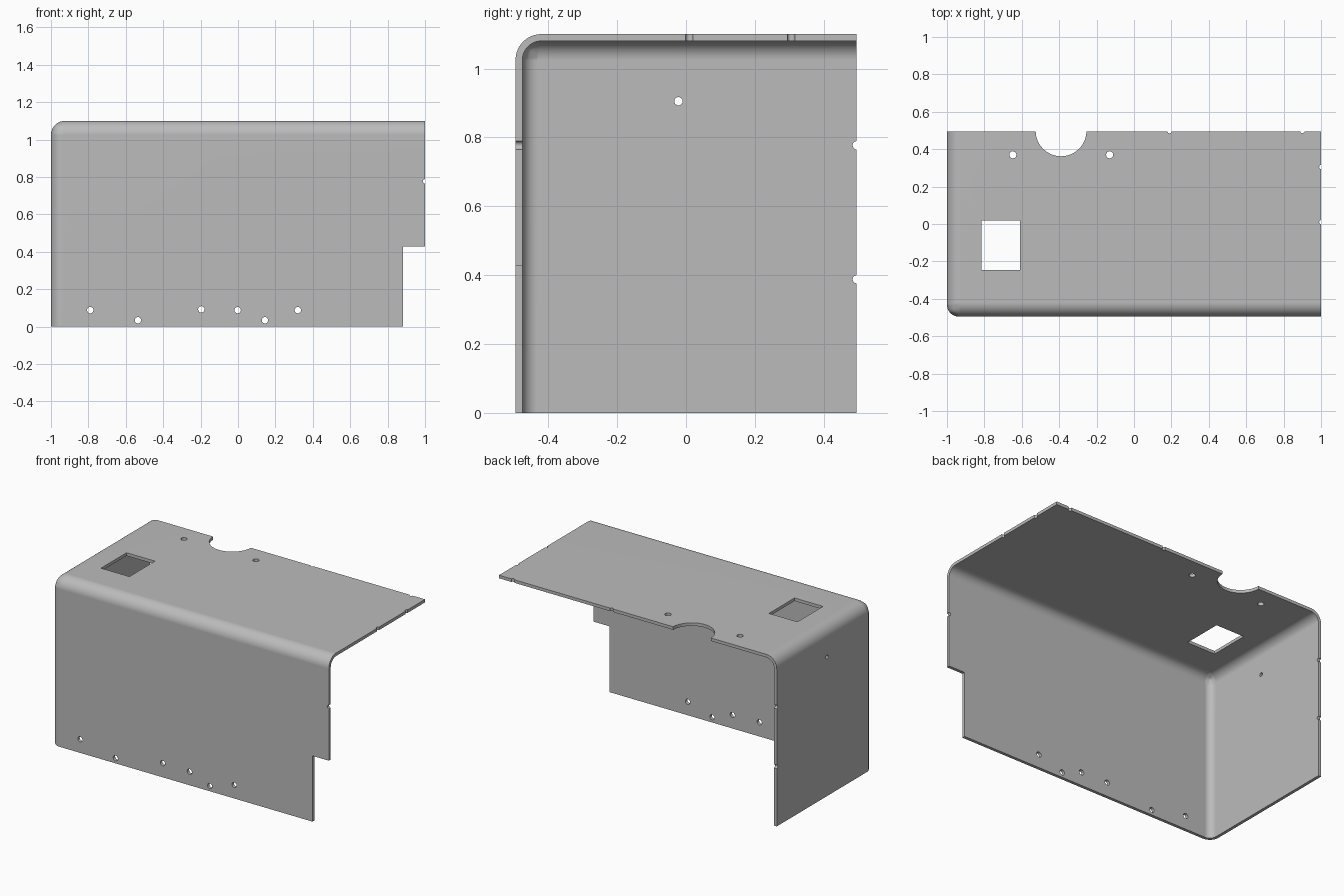
import bpy, bmesh
from mathutils import Matrix, Vector

cube = bpy.data.objects.get("Cube")
if cube:
    bpy.data.objects.remove(cube, do_unlink=True)

W, D, H, T = 1.0, 0.495, 1.1, 0.02   # half width, half depth, height, sheet thickness

grey = bpy.data.materials.new("sheet grey")
grey.use_nodes = True
grey.diffuse_color = (0.5, 0.5, 0.5, 1)
grey.node_tree.nodes["Principled BSDF"].inputs["Base Color"].default_value = (0.5, 0.5, 0.5, 1)


def link(name, bm):
    mesh = bpy.data.meshes.new(name)
    bm.to_mesh(mesh)
    bm.free()
    mesh.materials.append(grey)
    ob = bpy.data.objects.new(name, mesh)
    bpy.context.collection.objects.link(ob)
    return ob


# Sheet: three faces of a box (front, right side, top) with rounded folds
bm = bmesh.new()
bmesh.ops.create_cube(bm, size=1, matrix=Matrix.Translation((0, 0, H / 2)) @ Matrix.Diagonal((2 * W, 2 * D, H, 1)))
bm.normal_update()
open_sides = [f for f in bm.faces if f.normal.x > 0.5 or f.normal.y > 0.5 or f.normal.z < -0.5]
bmesh.ops.delete(bm, geom=open_sides, context='FACES')
weight = bm.edges.layers.float.new("bevel_weight_edge")
for e in bm.edges:
    if len(e.link_faces) == 2:
        vertical = abs(e.verts[0].co.z - e.verts[1].co.z) > 0.5
        e[weight] = 0.85 if vertical else 1.0
cover = link("folded_cover", bm)

bevel = cover.modifiers.new("folds", 'BEVEL')
bevel.limit_method = 'WEIGHT'
bevel.width = 0.075
bevel.segments = 10
solid = cover.modifiers.new("thickness", 'SOLIDIFY')
solid.thickness = T
solid.offset = -1
solid.use_even_offset = True

# Cutters: all openings joined in one helper
cut = bmesh.new()


def drill(axis, center, radius):
    turn = Vector((0, 0, 1)).rotation_difference(Vector(axis)).to_matrix().to_4x4()
    bmesh.ops.create_cone(cut, cap_ends=True, segments=32, radius1=radius, radius2=radius, depth=0.1,
                          matrix=Matrix.Translation(center) @ turn)


def block(lo, hi):
    lo, hi = Vector(lo), Vector(hi)
    bmesh.ops.create_cube(cut, size=1, matrix=Matrix.Translation((lo + hi) / 2) @ Matrix.Diagonal((*(hi - lo), 1)))


X, Y, Z = (1, 0, 0), (0, 1, 0), (0, 0, 1)
# Top panel: window, round recess, screw holes and edge notches
block((-0.815, -0.245, H - 0.05), (-0.61, 0.018, H + 0.05))
drill(Z, (-0.39, D + 0.003, H), 0.136)
for x in (-0.648, -0.13):
    drill(Z, (x, 0.37, H), 0.019)
for x in (0.19, 0.9):
    drill(Z, (x, D + 0.001, H), 0.011)
for y in (0.01, 0.305):
    drill(Z, (W + 0.001, y, H), 0.011)
# Front panel: corner step, screw holes and edge notch
block((0.883, -D - 0.05, -0.05), (W + 0.05, -D + 0.05, 0.428))
for x, z in ((-0.79, 0.088), (-0.535, 0.034), (-0.196, 0.092), (-0.002, 0.088), (0.144, 0.034), (0.32, 0.088)):
    drill(Y, (x, -D, z), 0.017)
drill(Y, (W + 0.001, -D, 0.777), 0.012)
# Side panel: hole and edge notches
drill(X, (-W, -0.022, 0.905), 0.012)
for z in (0.388, 0.777):
    drill(X, (-W, D + 0.001, z), 0.012)

cutter = link("cutter", cut)
cutter.hide_render = True
boolean = cover.modifiers.new("openings", 'BOOLEAN')
boolean.operation = 'DIFFERENCE'
boolean.solver = 'EXACT'
boolean.object = cutter

# Apply the modifiers and drop the helper
bpy.context.view_layer.update()
final = bpy.data.meshes.new_from_object(cover.evaluated_get(bpy.context.evaluated_depsgraph_get()))
cover.modifiers.clear()
cover.data = final
bpy.data.objects.remove(cutter, do_unlink=True)

# Smooth folds, crisp sheet edges
bpy.ops.object.select_all(action='DESELECT')
cover.select_set(True)
bpy.context.view_layer.objects.active = cover
bpy.ops.object.shade_smooth_by_angle(angle=0.6)
normals = cover.modifiers.new("flat panels", 'WEIGHTED_NORMAL')
normals.keep_sharp = True
